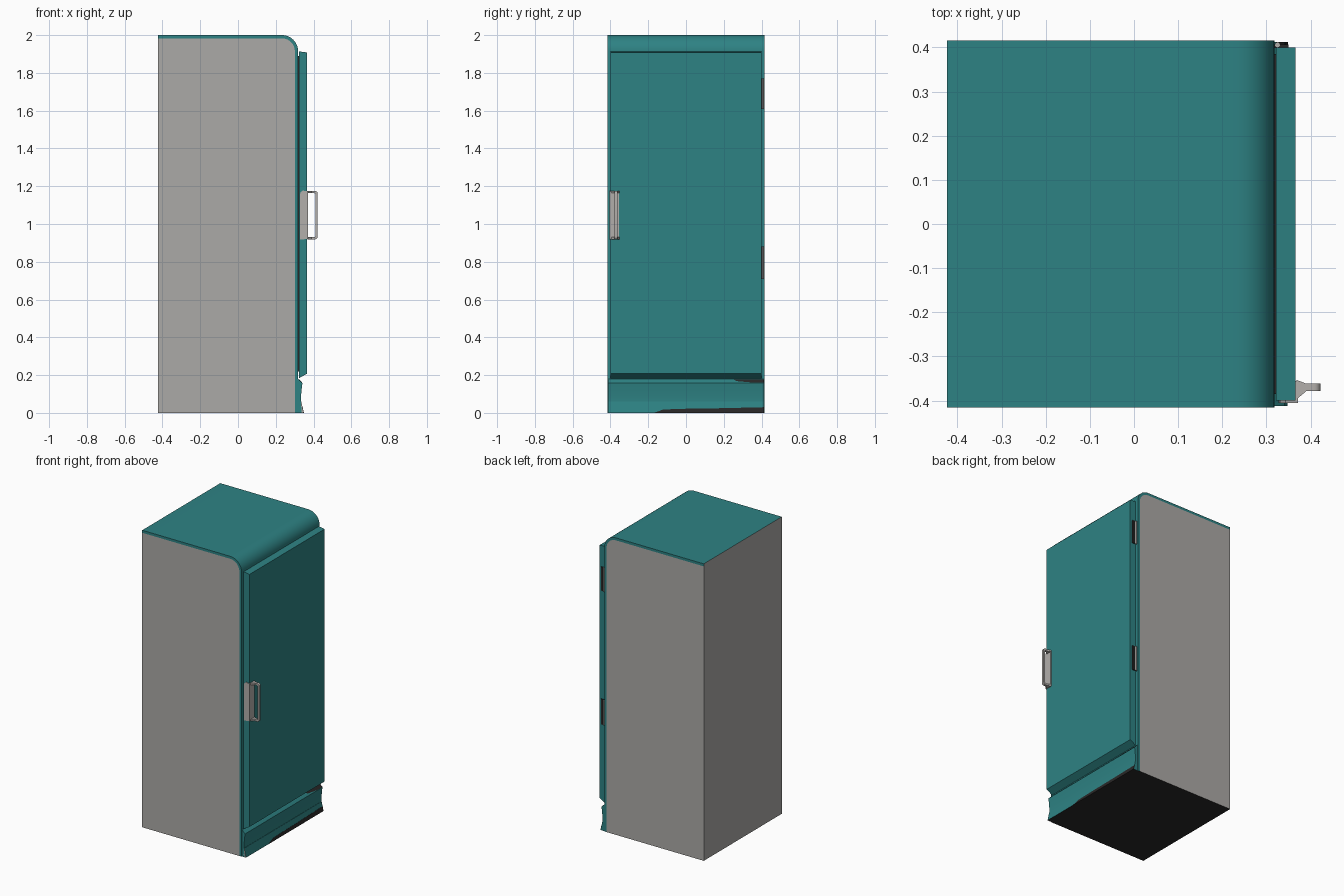
import bpy, bmesh, math
from mathutils import Vector

if "Cube" in bpy.data.objects:
    bpy.data.objects.remove(bpy.data.objects["Cube"])


def mat(name, c):
    m = bpy.data.materials.new(name)
    m.diffuse_color = (*c, 1)
    m.use_nodes = True
    m.node_tree.nodes["Principled BSDF"].inputs["Base Color"].default_value = m.diffuse_color
    return m


TEAL = mat("teal_paint", (0.027, 0.225, 0.23))
GREY = mat("grey_panel", (0.41, 0.40, 0.385))
STEEL = mat("handle_steel", (0.45, 0.43, 0.41))
DARK = mat("dark_metal", (0.022, 0.02, 0.02))


def finish(name, bm, mats, rule=None, smooth=True):
    bmesh.ops.recalc_face_normals(bm, faces=bm.faces)
    bm.normal_update()
    if rule:
        for f in bm.faces:
            f.material_index = rule(f)
    me = bpy.data.meshes.new(name)
    bm.to_mesh(me)
    bm.free()
    ob = bpy.data.objects.new(name, me)
    bpy.context.collection.objects.link(ob)
    for m in mats:
        me.materials.append(m)
    if smooth:
        bpy.ops.object.select_all(action='DESELECT')
        ob.select_set(True)
        bpy.context.view_layer.objects.active = ob
        bpy.ops.object.shade_smooth_by_angle(angle=math.radians(35))
    return ob


def extrude_profile(name, pts, y0, y1, mats, rule=None):
    """Extrude an (x, z) outline along y."""
    bm = bmesh.new()
    face = bm.faces.new([bm.verts.new((x, y0, z)) for x, z in pts])
    ret = bmesh.ops.extrude_face_region(bm, geom=[face])
    vs = [g for g in ret["geom"] if isinstance(g, bmesh.types.BMVert)]
    bmesh.ops.translate(bm, verts=vs, vec=(0, y1 - y0, 0))
    return finish(name, bm, mats, rule)


def box(name, x, y, z, m):
    return extrude_profile(name, [(x[0], z[0]), (x[1], z[0]), (x[1], z[1]), (x[0], z[1])], *y, [m])


def plate(name, pts, m, depth=0.002):
    """Thin closed plate standing slightly proud along +x."""
    bm = bmesh.new()
    f = bm.faces.new([bm.verts.new(p) for p in pts])
    ret = bmesh.ops.extrude_face_region(bm, geom=[f])
    vs = [g for g in ret["geom"] if isinstance(g, bmesh.types.BMVert)]
    bmesh.ops.translate(bm, verts=vs, vec=(depth, 0, 0))
    return finish(name, bm, [m], smooth=False)


def arc(cx, cz, r, a0, a1, n):
    return [(cx + r * math.cos(a0 + (a1 - a0) * i / n),
             cz + r * math.sin(a0 + (a1 - a0) * i / n)) for i in range(n + 1)]


# cabinet: grey core wrapped by a teal top-and-front skin
BACK, FRONT, R, T, W = -0.423, 0.318, 0.085, 0.017, 0.415
inner = [(FRONT - T, 0)] + arc(FRONT - R, 2 - R, R - T, 0, math.pi / 2, 10) + [(BACK, 2 - T)]
outer = [(FRONT, 0)] + arc(FRONT - R, 2 - R, R, 0, math.pi / 2, 10) + [(BACK, 2)]
extrude_profile("cabinet_body", inner + [(BACK, 0)], -W, W, [GREY, DARK],
                lambda f: 1 if f.normal.z < -0.9 else 0)
extrude_profile("cabinet_skin", outer + inner[::-1], -W, W, [TEAL, GREY, DARK],
                lambda f: 1 if f.normal.x < -0.9 and f.calc_center_median().x < -0.4
                else 2 if f.normal.z < -0.9 and f.calc_center_median().z < 0.01 else 0)

# door with sloping lower lip, and the seal behind it
extrude_profile("door", [(0.322, 0.183), (0.366, 0.208), (0.366, 1.908), (0.322, 1.914)],
                -0.40, 0.40, [TEAL])
box("door_seal", (0.312, 0.324), (-0.385, 0.385), (0.22, 1.89), DARK)

# kick panel with concave face, and a flared toe
curve = [(0.341 - 0.008 * math.sin(math.pi / 2 * i / 6), 0.158 - 0.098 * i / 6) for i in range(7)]
extrude_profile("kick_panel", [(0.312, 0), (0.312, 0.185), (0.319, 0.18)] + curve + [(0.337, 0)],
                -0.412, 0.412, [TEAL, DARK], lambda f: 1 if f.normal.z < -0.95 else 0)
extrude_profile("toe_flap", [(0.331, 0), (0.332, 0.06), (0.335, 0.06), (0.348, 0)],
                -0.412, 0.412, [TEAL, DARK, GREY],
                lambda f: 1 if f.normal.z < -0.95 else 2 if f.normal.y < -0.9 else 0)


# dark worn patches on the toe and the kick panel's upper edge
def toe_x(z):
    return 0.3475 - 0.013 * z / 0.06


edge = [(0.412, 0.03), (0.15, 0.024), (0.0, 0.022), (-0.12, 0.018), (-0.17, 0.0)]
plate("toe_wear", [(toe_x(0), 0.412, 0)] + [(toe_x(z), y, z) for y, z in edge], DARK, 0.0015)


def top_x(z):
    return 0.319 + (0.18 - z)


plate("upper_wear", [(top_x(z), y, z) for y, z in
                     [(0.412, 0.16), (0.412, 0.178), (0.25, 0.178), (0.27, 0.168), (0.36, 0.16)]],
      DARK, 0.0015)

# hinges on the far edge of the door
for label, z0, z1 in (("upper", 1.61, 1.77), ("lower", 0.71, 0.88)):
    box(label + "_hinge_leaf", (0.316, 0.35), (0.399, 0.406), (z0, z1), DARK)
    bm = bmesh.new()
    bmesh.ops.create_cone(bm, cap_ends=True, segments=12, radius1=0.006, radius2=0.006, depth=z1 - z0)
    bmesh.ops.translate(bm, verts=bm.verts, vec=(0.325, 0.406, (z0 + z1) / 2))
    finish(label + "_hinge_pin", bm, [STEEL])

# handle bracket wrapping the door edge
Z0, Z1, HY = 0.917, 1.177, -0.37
extrude_profile("handle_side_plate",
                [(0.327, Z0), (0.371, Z0 + 0.004), (0.371, Z1 - 0.004), (0.343, Z1),
                 (0.331, Z1 - 0.008), (0.327, Z1 - 0.03)], -0.405, -0.398, [STEEL])
box("handle_front_plate", (0.364, 0.371), (-0.402, -0.355), (Z0 + 0.004, Z1 - 0.004), STEEL)


# handle grip: rounded loop narrowing away from the door
def rounded(x0, x1, z0, z1, r):
    q = math.pi / 2
    return [(x0, z0)] + arc(x1 - r, z0 + r, r, -q, 0, 5) + arc(x1 - r, z1 - r, r, 0, q, 5) + [(x0, z1)]


def half_width(x):
    return 0.0085 + 0.0135 * max(0, (0.39 - x) / 0.022)


bm = bmesh.new()
rings = []
for (ox, oz), (ix, iz) in zip(rounded(0.368, 0.422, Z0 + 0.002, Z1 - 0.002, 0.014),
                              rounded(0.368, 0.410, Z0 + 0.014, Z1 - 0.014, 0.006)):
    rings.append([(ox, oz, ix, iz)])
# extra stations where the arms reach full narrowness
stations = [r[0] for r in rings]
mid = lambda s: (0.39, s[1], 0.39, s[3])
stations = [stations[0], mid(stations[0])] + stations[1:-1] + [mid(stations[-1]), stations[-1]]
loops = []
for ox, oz, ix, iz in stations:
    a, b = half_width(ox), half_width(ix)
    loops.append([bm.verts.new(p) for p in ((ox, HY - 0.005 * (ox < 0.38) - a, oz),
                                            (ox, HY - 0.005 * (ox < 0.38) + a, oz),
                                            (ix, HY - 0.005 * (ix < 0.38) + b, iz),
                                            (ix, HY - 0.005 * (ix < 0.38) - b, iz))])
for p, q in zip(loops, loops[1:]):
    for i in range(4):
        j = (i + 1) % 4
        bm.faces.new((p[i], p[j], q[j], q[i]))
bm.faces.new(loops[0])
bm.faces.new(loops[-1])
finish("handle_grip", bm, [STEEL])
